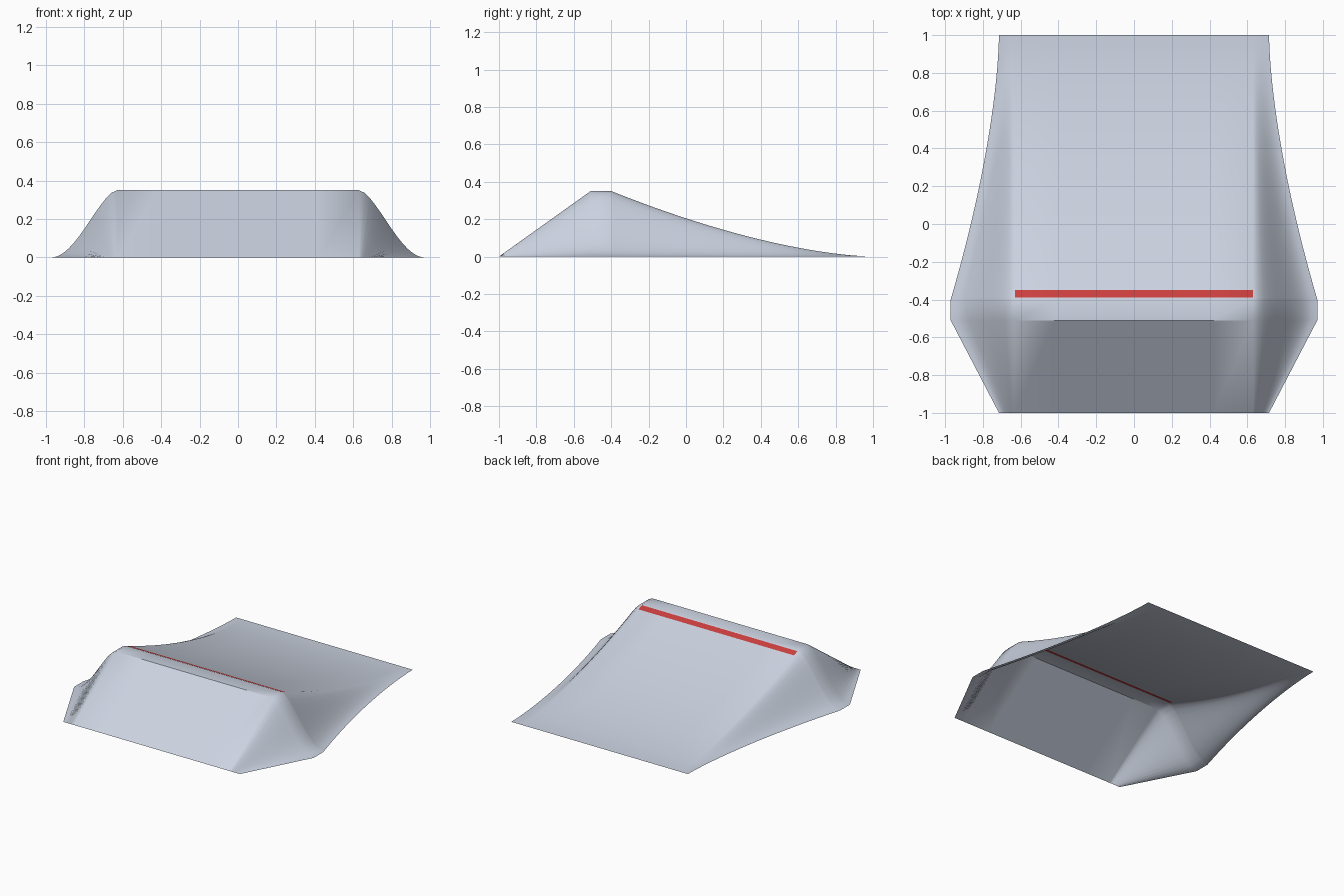
import bpy
import bmesh

cube = bpy.data.objects.get("Cube")
if cube:
    bpy.data.objects.remove(cube, do_unlink=True)

HEIGHT = 0.35
INNER = 0.63          # half width of the flat middle
CREST_FRONT, CREST_BACK = -0.51, -0.40
STRIPE = (-0.39, -0.35)
SIDE_STEPS = 12
BACK_STEPS = 24


def material(name, colour):
    mat = bpy.data.materials.new(name)
    mat.use_nodes = True
    mat.diffuse_color = (*colour, 1)
    bsdf = next(n for n in mat.node_tree.nodes if n.type == 'BSDF_PRINCIPLED')
    bsdf.inputs["Base Color"].default_value = (*colour, 1)
    return mat


def ridge_height(y):
    """Height of the middle: straight front, flat crest, hollow back slope."""
    if y < CREST_FRONT:
        return HEIGHT * (y + 1) / (CREST_FRONT + 1)
    if y <= CREST_BACK:
        return HEIGHT
    return HEIGHT * ((1 - y) / (1 - CREST_BACK)) ** 1.6


def half_section(y):
    """Points from the flat middle down the S-shaped flared side."""
    h = ridge_height(y)
    outer = 0.715 + 0.73 * h
    points = [(0.42, h)]
    for i in range(SIDE_STEPS + 1):
        t = i / SIDE_STEPS
        s = t ** 0.86
        drop = s * s * (3 - 2 * s)
        points.append((INNER + (outer - INNER) * t, h * (1 - drop)))
    return points


# Rows from front to back, ending exactly at the back edge
rows = [-1, CREST_FRONT, CREST_BACK, *STRIPE]
rows += [1 - (1 - STRIPE[1]) * (1 - i / BACK_STEPS) for i in range(1, BACK_STEPS + 1)]

# Open shell lofted through the cross-sections
bm = bmesh.new()
grid = []
for y in rows:
    half = half_section(y)
    section = [(-x, z) for x, z in reversed(half)] + half
    grid.append([bm.verts.new((x, y, z)) for x, z in section])

for y, front, back in zip(rows, grid, grid[1:]):
    for i in range(len(front) - 1):
        face = bm.faces.new((front[i], front[i + 1], back[i + 1], back[i]))
        # Painted stripe just behind the crest, across the flat middle
        middle = abs(face.calc_center_median().x) < INNER
        face.material_index = int(y == STRIPE[0] and middle)

mesh = bpy.data.meshes.new("ramp_shell")
bm.to_mesh(mesh)
bm.free()
mesh.materials.append(material("pale blue grey", (0.60, 0.65, 0.75)))
mesh.materials.append(material("stripe red", (0.60, 0.05, 0.05)))

ramp = bpy.data.objects.new("ramp_shell", mesh)
bpy.context.collection.objects.link(ramp)
bpy.context.view_layer.objects.active = ramp
ramp.select_set(True)
bpy.ops.object.shade_smooth_by_angle(angle=0.6)
